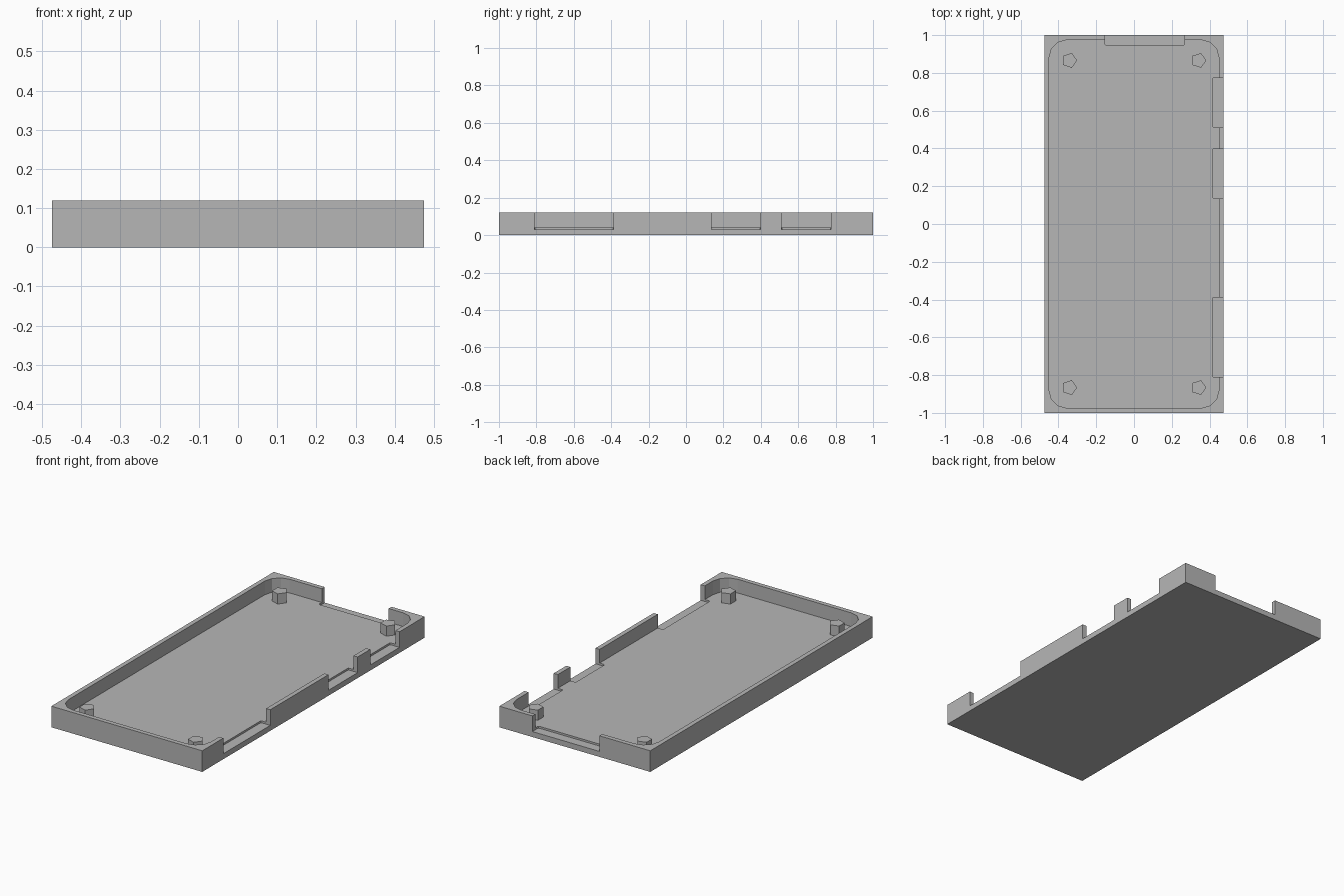
import bpy
import bmesh
import math

WIDTH, LENGTH, HEIGHT = 0.95, 2.0, 0.12
FLOOR_Z, NOTCH_Z = 0.042, 0.031

if "Cube" in bpy.data.objects:
    bpy.data.objects.remove(bpy.data.objects["Cube"], do_unlink=True)

grey = bpy.data.materials.new("plain grey")
grey.use_nodes = True
grey.diffuse_color = (0.47, 0.47, 0.47, 1)
grey.node_tree.nodes["Principled BSDF"].inputs["Base Color"].default_value = grey.diffuse_color


def prism(name, points, z0, z1):
    """Extrude a counter-clockwise outline from z0 to z1."""
    bm = bmesh.new()
    base = bm.faces.new([bm.verts.new((x, y, z0)) for x, y in points])
    top = bmesh.ops.extrude_face_region(bm, geom=[base])["geom"]
    verts = [v for v in top if isinstance(v, bmesh.types.BMVert)]
    bmesh.ops.translate(bm, verts=verts, vec=(0, 0, z1 - z0))
    bmesh.ops.recalc_face_normals(bm, faces=bm.faces)
    mesh = bpy.data.meshes.new(name)
    bm.to_mesh(mesh)
    bm.free()
    mesh.materials.append(grey)
    obj = bpy.data.objects.new(name, mesh)
    bpy.context.collection.objects.link(obj)
    return obj


def rounded_rect(x0, x1, y0, y1, r, steps):
    """Outline of a rectangle with faceted round corners."""
    corners = [(x1 - r, y1 - r), (x0 + r, y1 - r), (x0 + r, y0 + r), (x1 - r, y0 + r)]
    points = []
    for quarter, (cx, cy) in enumerate(corners):
        for i in range(steps + 1):
            a = math.pi / 2 * (quarter + i / steps)
            points.append((cx + r * math.cos(a), cy + r * math.sin(a)))
    return points


def cut(target, cutter):
    """Subtract the cutter from the target, then discard the cutter."""
    cutter.hide_render = True
    mod = target.modifiers.new("cut", "BOOLEAN")
    mod.operation = "DIFFERENCE"
    mod.solver = "EXACT"
    mod.object = cutter
    bpy.context.view_layer.objects.active = target
    bpy.ops.object.modifier_apply(modifier=mod.name)
    bpy.data.objects.remove(cutter, do_unlink=True)


# Outer tray block
w, l = WIDTH / 2, LENGTH / 2
tray = prism("tray", [(-w, -l), (w, -l), (w, l), (-w, l)], 0, HEIGHT)

# Hollow interior with rounded corners
cut(tray, prism("cavity", rounded_rect(-0.449, 0.449, -0.974, 0.974, 0.092, 3), FLOOR_Z, 0.3))

# Port openings: three in the left wall, one in the back wall
openings = [(0.416, 0.6, y0, y1) for y0, y1 in
            ((-0.811, -0.388), (0.135, 0.398), (0.511, 0.774))]
openings.append((-0.154, 0.267, 0.946, 1.2))
for opening in openings:
    cut(tray, prism("opening", rounded_rect(*opening, 0.008, 2), NOTCH_Z, 0.3))

# Five-sided mounting posts in the corners
for x_name, sx in (("left", 1), ("right", -1)):
    for y_name, sy in (("front", -1), ("back", 1)):
        ring = [(sx * 0.342 + 0.041 * math.cos(math.tau * i / 5),
                 sy * 0.866 + 0.041 * math.sin(math.tau * i / 5)) for i in range(5)]
        prism(f"{y_name}_{x_name}_post", ring, FLOOR_Z - 0.005, 0.1)
